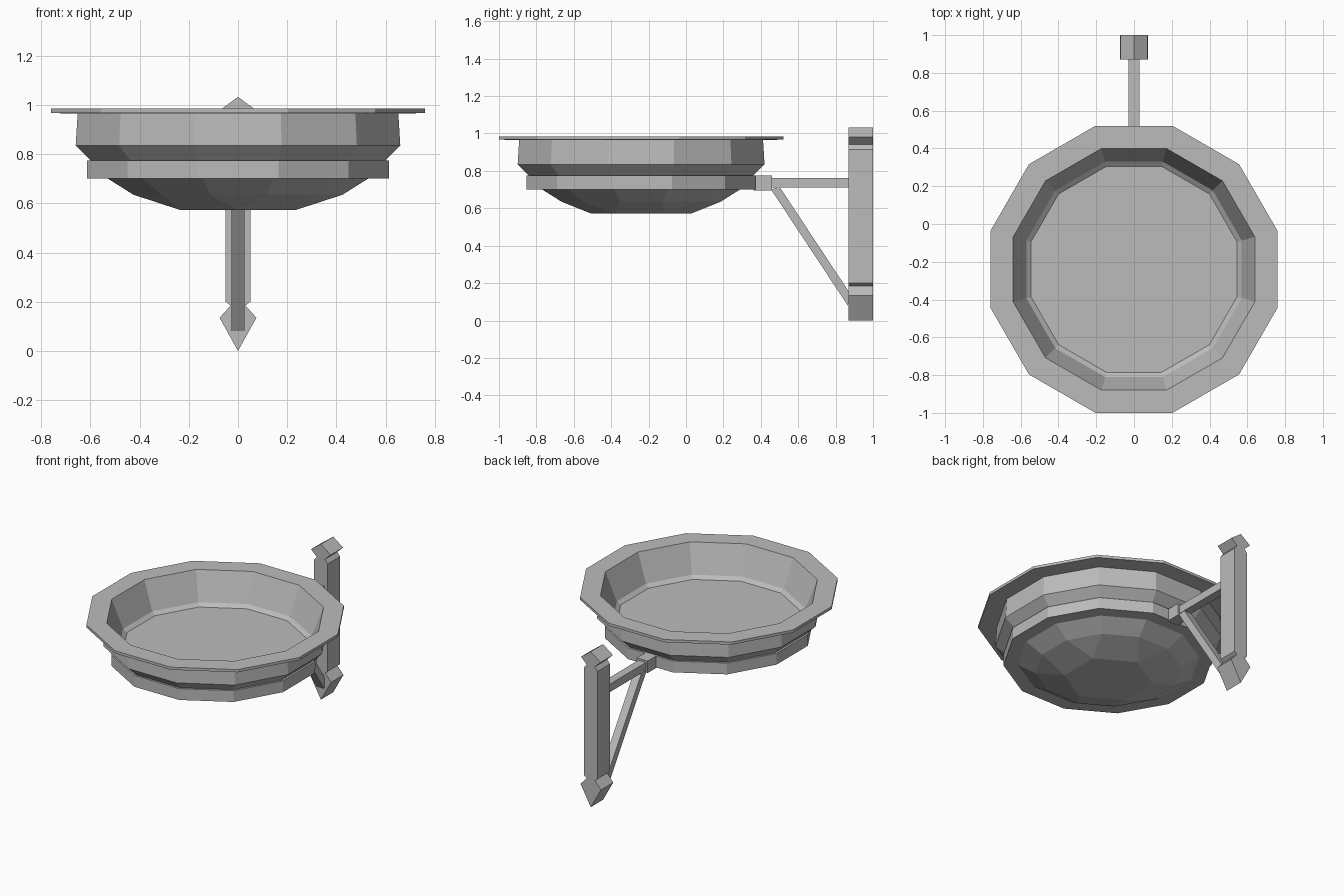
import bpy, bmesh, math

cube = bpy.data.objects.get("Cube")
if cube:
    bpy.data.objects.remove(cube, do_unlink=True)

grey = bpy.data.materials.new("stone grey")
grey.use_nodes = True
colour = (0.5, 0.5, 0.5, 1)
grey.diffuse_color = colour
grey.node_tree.nodes["Principled BSDF"].inputs["Base Color"].default_value = colour

BASIN_Y = -0.24
SIDES = 12


def finish(name, bm):
    bmesh.ops.recalc_face_normals(bm, faces=bm.faces)
    mesh = bpy.data.meshes.new(name)
    bm.to_mesh(mesh)
    bm.free()
    mesh.materials.append(grey)
    obj = bpy.data.objects.new(name, mesh)
    bpy.context.collection.objects.link(obj)
    return obj


def ring(bm, apothem, z, sides=SIDES):
    """Ring of vertices with a flat side facing +x."""
    radius = apothem / math.cos(math.pi / sides)
    angles = [math.tau * (i + 0.5) / sides for i in range(sides)]
    return [bm.verts.new((radius * math.cos(a), BASIN_Y + radius * math.sin(a), z))
            for a in angles]


def lathe(name, profile):
    bm = bmesh.new()
    rings = [ring(bm, r, z) for r, z in profile]
    for low, high in zip(rings, rings[1:]):
        for i in range(SIDES):
            j = (i + 1) % SIDES
            bm.faces.new((low[i], low[j], high[j], high[i]))
    bm.faces.new(rings[0])
    bm.faces.new(rings[-1])
    return finish(name, bm)


def extrude(name, outline, axis, start, end):
    """Extrude a 2D outline along x (outline is y, z) or y (outline is x, z)."""
    bm = bmesh.new()
    def loop(d):
        return [bm.verts.new((d, a, z) if axis == "x" else (a, d, z)) for a, z in outline]
    one, two = loop(start), loop(end)
    bm.faces.new(one)
    bm.faces.new(two)
    for i in range(len(one)):
        j = (i + 1) % len(one)
        bm.faces.new((one[i], one[j], two[j], two[i]))
    return finish(name, bm)


def box(name, half_width, y0, y1, z0, z1):
    return extrude(name, [(y0, z0), (y1, z0), (y1, z1), (y0, z1)],
                   "x", -half_width, half_width)


# Basin with flat rim, sloping inner wall and bevelled floor
lathe("basin", [(0.6, 0.74), (0.6, 0.775), (0.66, 0.835), (0.652, 0.965),
                (0.76, 0.967), (0.76, 0.985), (0.64, 0.985),
                (0.57, 0.80), (0.545, 0.78)])

# Band the basin rests in
lathe("support_band", [(0.613, 0.70), (0.613, 0.775)])

# Faceted underside
bm = bmesh.new()
ring(bm, 0.232, 0.572, 6)
ring(bm, 0.425, 0.635)
ring(bm, 0.53, 0.701)
bmesh.ops.convex_hull(bm, input=bm.verts)
bmesh.ops.dissolve_limit(bm, angle_limit=0.01, verts=bm.verts, edges=bm.edges)
finish("underside", bm)

# Wall post with pointed, notched ends
right_side = [(0.075, 0.135), (0.03, 0.185), (0.05, 0.2),
              (0.05, 0.915), (0.03, 0.94), (0.072, 0.98)]
left_side = [(-x, z) for x, z in reversed(right_side)]
extrude("wall_post", [(0, 0)] + right_side + [(0, 1.033)] + left_side,
        "y", 0.87, 1.0)

# Bracket: joint block, level arm and diagonal strut
box("joint_block", 0.04, 0.36, 0.46, 0.695, 0.775)
box("bracket_arm", 0.028, 0.45, 0.88, 0.71, 0.763)
extrude("bracket_strut", [(0.455, 0.70), (0.865, 0.08), (0.88, 0.14), (0.50, 0.715)],
        "x", -0.027, 0.027)
